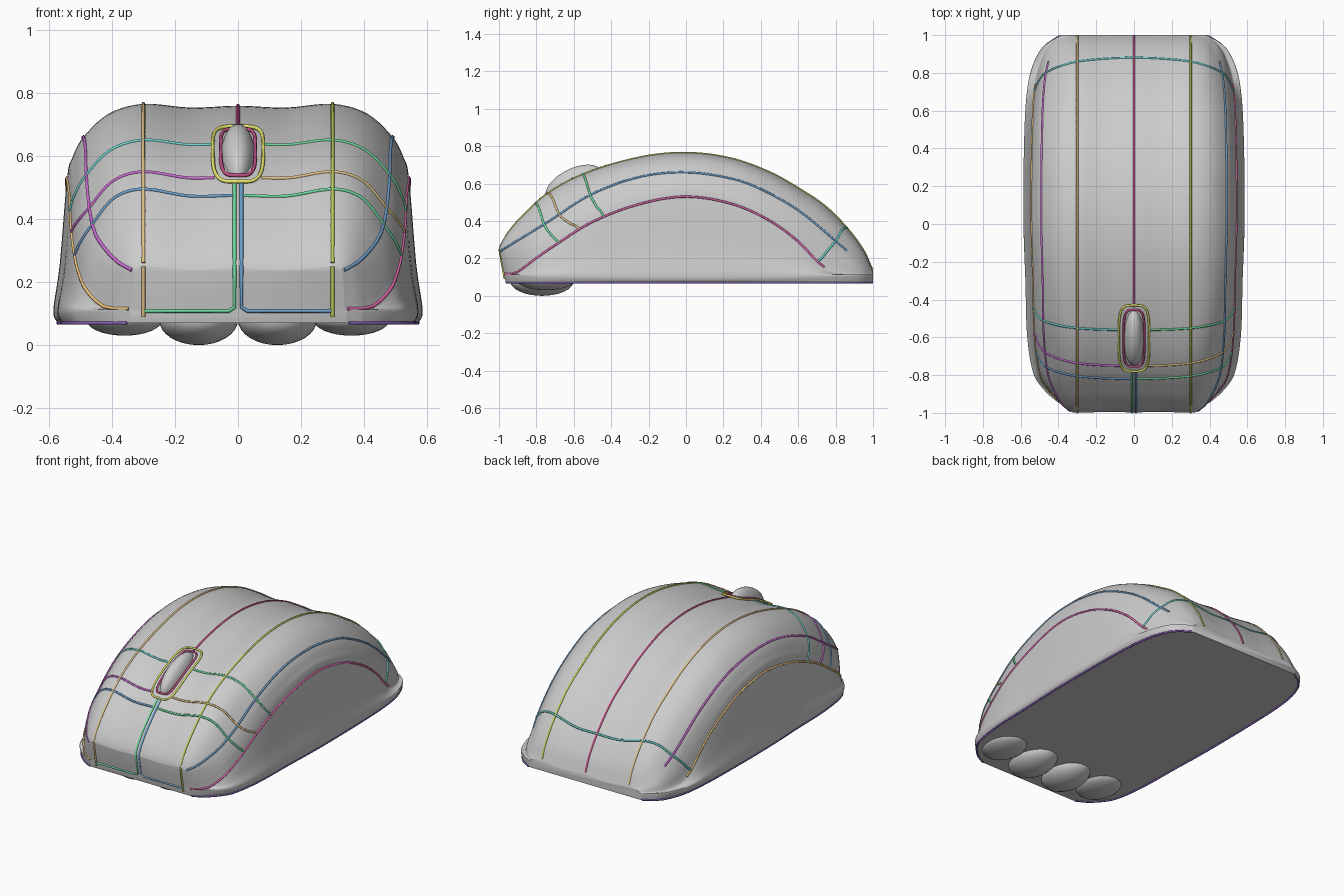
import bpy, bmesh, math
from mathutils import Vector

if "Cube" in bpy.data.objects:
    bpy.data.objects.remove(bpy.data.objects["Cube"])

# Lengthwise profiles (y, value): crown height, upper seam, lower seam, half width
TOP = [(-1, .25), (-.97, .31), (-.9, .40), (-.75, .54), (-.55, .65), (-.25, .74), (0, .765), (.24, .735),
       (.45, .66), (.61, .57), (.75, .475), (.88, .34), (.96, .225), (1, .13)]
UPPER = [(-1, .235), (-.95, .265), (-.73, .40), (-.51, .54), (-.25, .635), (0, .66), (.25, .625),
         (.4, .57), (.61, .45), (.85, .25), (.95, .17), (1, .125)]
LOWER = [(-1, .115), (-.92, .125), (-.73, .25), (-.51, .39), (-.25, .49), (0, .53), (.25, .49),
         (.45, .40), (.6, .29), (.73, .16), (.85, .12), (1, .115)]
WIDTH = [(-1, .345), (-.97, .40), (-.9, .47), (-.8, .53), (-.6, .565), (-.3, .575), (0, .585), (.5, .58),
         (.75, .56), (.88, .52), (.95, .47), (1, .39)]


def interp(tab, y):
    y = min(max(y, tab[0][0]), tab[-1][0])
    i = 0
    while i < len(tab) - 2 and y > tab[i + 1][0]:
        i += 1

    def slope(k):
        a, b = tab[max(k - 1, 0)], tab[min(k + 1, len(tab) - 1)]
        return (b[1] - a[1]) / (b[0] - a[0])
    (y0, a), (y1, b) = tab[i], tab[i + 1]
    h = y1 - y0
    s = (y - y0) / h
    return ((2*s**3 - 3*s*s + 1) * a + (s**3 - 2*s*s + s) * h * slope(i)
            + (3*s*s - 2*s**3) * b + (s**3 - s*s) * h * slope(i + 1))


def surf(y, t, side=1, lift=0):
    """Shell point: y along the length, t = 0 (centre) to 9 (base edge)."""
    H, B, P, W = (interp(k, y) for k in (TOP, UPPER, LOWER, WIDTH))
    k = (W - .3) / .285
    pts = [(-.15, H - .012), (0, H - .006), (.15, H - .012), (.3, H), (.41, H - .3 * (H - B)), (.49, B),
           (.525, (B + P) / 2), (.542, P), (.565, .35 * P + .65 * .11), (.585, .11), (.57, .07), (.55, .05)]
    i = min(int(t), 8)
    s = t - i
    p0, p1, p2, p3 = (Vector(p) for p in pts[i:i + 4])
    q = .5 * (2*p1 + (p2 - p0)*s + (2*p0 - 5*p1 + 4*p2 - p3)*s*s + (3*p1 - p0 - 3*p2 + p3)*s**3)
    x, z = q
    if x > .3:
        x = .3 + (x - .3) * k
    y += .05 * max(0, 1 - z / .26) * min(1, max(0, (-y - .8) / .2))   # undercut nose
    return Vector((side * x, y, z + lift))


def smooth(ob, angle=40):
    bpy.ops.object.select_all(action='DESELECT')
    ob.select_set(True)
    bpy.context.view_layer.objects.active = ob
    bpy.ops.object.shade_smooth_by_angle(angle=math.radians(angle))


# Domed shell with flat base and end caps
SUB = 5
ts = [i / SUB for i in range(9 * SUB + 1)]
ys = [-math.cos(math.pi * i / 90) for i in range(91)]
bm = bmesh.new()
rings = []
for y in ys:
    ring = [bm.verts.new(surf(y, t, -1)) for t in reversed(ts)]
    ring += [bm.verts.new(surf(y, t)) for t in ts[1:]]
    rings.append(ring)
for a, b in zip(rings, rings[1:]):
    for i in range(len(a)):
        j = (i + 1) % len(a)
        bm.faces.new((a[i], a[j], b[j], b[i]))
bm.faces.new(rings[0])
bm.faces.new(rings[-1])
bmesh.ops.recalc_face_normals(bm, faces=bm.faces)
me = bpy.data.meshes.new("mouse_shell")
bm.to_mesh(me)
shell = bpy.data.objects.new("mouse_shell", me)
bpy.context.collection.objects.link(shell)
smooth(shell)


def blob(name, loc, scale, rx=0):
    bpy.ops.mesh.primitive_uv_sphere_add(segments=32, ring_count=16, location=loc, rotation=(rx, 0, 0))
    ob = bpy.context.object
    ob.name = name
    ob.scale = scale
    smooth(ob)


# Scroll wheel and swellings under the nose
blob("scroll_wheel", (0, -.6, .595), (.055, .165, .085), math.radians(27))
for s in (-1, 1):
    blob("inner_foot", (s * .125, -.77, .08), (.125, .17, .08))
    blob("outer_foot", (s * .36, -.75, .08), (.12, .15, .05))

COLORS = dict(crimson=(.55, .08, .25), olive=(.5, .6, .1), tan=(.75, .55, .25), blue=(.15, .35, .6),
              purple=(.6, .15, .65), pink=(.8, .15, .45), teal=(.15, .65, .6), green=(.15, .7, .35),
              orange=(.85, .55, .2), yellow=(.8, .8, .15), indigo=(.25, .12, .5))
MATS = {}
for n, c in COLORS.items():
    MATS[n] = bpy.data.materials.new(n)
    MATS[n].diffuse_color = (*c, 1)


def line(name, pts, color, cyclic=False):
    cu = bpy.data.curves.new(name, 'CURVE')
    cu.dimensions = '3D'
    cu.bevel_depth = .006
    cu.bevel_resolution = 1
    cu.use_fill_caps = True
    sp = cu.splines.new('POLY')
    sp.points.add(len(pts) - 1)
    for p, v in zip(sp.points, pts):
        p.co = (*v, 1)
    sp.use_cyclic_u = cyclic
    cu.materials.append(MATS[color])
    bpy.context.collection.objects.link(bpy.data.objects.new(name, cu))


def along(name, t, y0, y1, side, color):
    line(name, [surf(y0 + (y1 - y0) * i / 50, t, side) for i in range(51)], color)


def across(name, y0, y1, t0, t1, side, color):
    pts = []
    for i in range(33):
        s = i / 32
        pts.append(surf(y0 + (y1 - y0) * s * s, t0 + (t1 - t0) * s, side))
    line(name, pts, color)


# Lengthwise seam lines
along("centre_line", 0, -.44, .995, 1, 'crimson')
for s, c_top, c_up, c_low in ((1, 'olive', 'blue', 'pink'), (-1, 'tan', 'purple', 'orange')):
    along("crown_line", 2, -.995, .995, s, c_top)
    along("upper_side_line", 4, -.995, .86, s, c_up)
    along("lower_side_line", 6, -.995, .74, s, c_low)
    along("base_line", 9, -.995, .995, s, 'indigo')

# Crosswise seam lines, button split and front edges
for s, ca, cb, cc in ((1, 'green', 'tan', 'green'), (-1, 'teal', 'purple', 'blue')):
    across("button_back_line", -.56, -.44, .5, 6, s, ca)
    across("button_middle_line", -.75, -.57, .5, 6, s, cb)
    across("button_front_line", -.82, -.68, .1, 6, s, cc)
    across("rear_line", .88, .70, 0, 6, s, 'teal')
    x = s * .011
    split = [Vector((x, p.y, p.z)) for p in (surf(-.78 - .22 * i / 12, 0) for i in range(13))]
    split += [Vector((x, -.972, .12)), Vector((s * .03, -.971, .108)), Vector((s * .3, -.971, .108))]
    line("button_split_line", split, 'blue' if s > 0 else 'green')
    line("front_crown_line", [surf(-1, 2, s), Vector((s * .3, -.97, .09))], 'olive' if s > 0 else 'tan')

# Rounded loops around the wheel
for name, hx, hy, color in (("wheel_outer_loop", .08, .175, 'yellow'), ("wheel_inner_loop", .055, .15, 'crimson')):
    pts = []
    for i in range(48):
        a = 2 * math.pi * i / 48
        c, s = math.cos(a), math.sin(a)
        x = hx * math.copysign(abs(c) ** .5, c)
        y = -.605 + hy * math.copysign(abs(s) ** .5, s)
        pts.append(surf(y, abs(x) / .15, math.copysign(1, x), .008))
    line(name, pts, color, True)

for m in bpy.data.materials:
    if m.users and not m.is_grease_pencil:
        m.use_nodes = True
        m.node_tree.nodes["Principled BSDF"].inputs["Base Color"].default_value = m.diffuse_color
